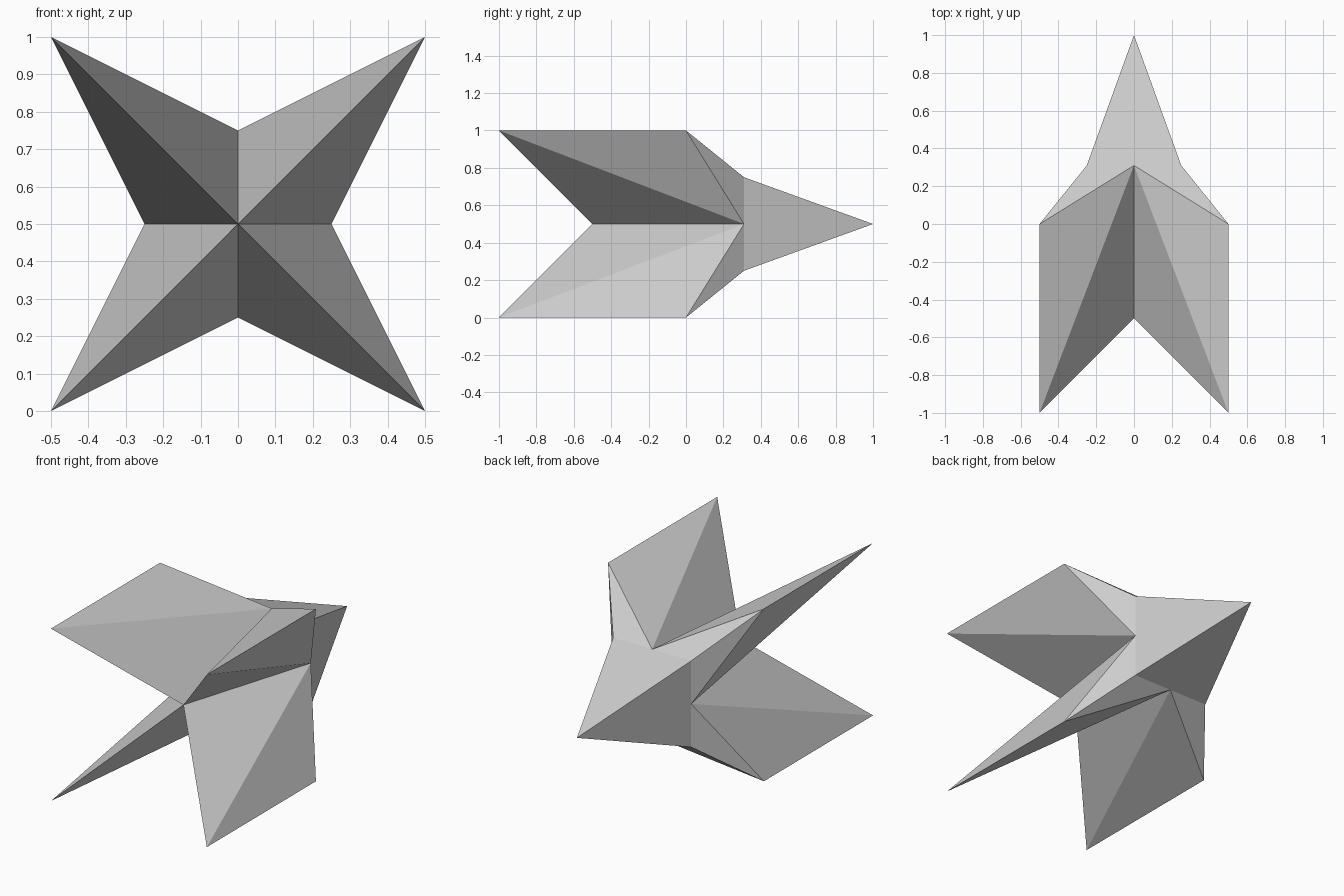
import bpy
import bmesh

cube = bpy.data.objects.get("Cube")
if cube:
    bpy.data.objects.remove(cube, do_unlink=True)

# Single grey finish
GREY = (0.604, 0.604, 0.604, 1.0)
grey = bpy.data.materials.new("plain_grey")
grey.use_nodes = True
grey.diffuse_color = GREY
grey.node_tree.nodes["Principled BSDF"].inputs["Base Color"].default_value = GREY

# Corner points of the upper left quarter, measured from the long axis
points = {
    "fin_front": (0.5, -1, 0.5),
    "fin_back": (0.5, 0, 0.5),
    "top_valley": (0, 0.31, 0.25),
    "side_valley": (0.25, 0.31, 0),
    "shoulder": (0.25, 0.31, 0.25),
    "hub": (0, -0.5, 0),
    "nose": (0, 1, 0),
}

faces = [
    # Nose pyramid
    ("top_valley", "shoulder", "nose"),
    ("nose", "shoulder", "side_valley"),
    # Rear slopes of the fin
    ("shoulder", "top_valley", "fin_back"),
    ("side_valley", "shoulder", "fin_back"),
    # Flanks of the fin
    ("fin_back", "top_valley", "fin_front"),
    ("side_valley", "fin_back", "fin_front"),
    # Front blade, running in to the hub
    ("fin_front", "top_valley", "hub"),
    ("side_valley", "fin_front", "hub"),
]

bm = bmesh.new()
verts = {name: bm.verts.new(co) for name, co in points.items()}
for face in faces:
    bm.faces.new([verts[name] for name in face])
mesh = bpy.data.meshes.new("four_finned_dart")
bm.to_mesh(mesh)
bm.free()
mesh.materials.append(grey)

dart = bpy.data.objects.new("four_finned_dart", mesh)
dart.location.z = 0.5
bpy.context.collection.objects.link(dart)

# Mirror the quarter across the upright and level planes
mirror = dart.modifiers.new("four_quarters", "MIRROR")
mirror.use_axis = (True, False, True)
mirror.use_mirror_merge = True
mirror.merge_threshold = 0.001
